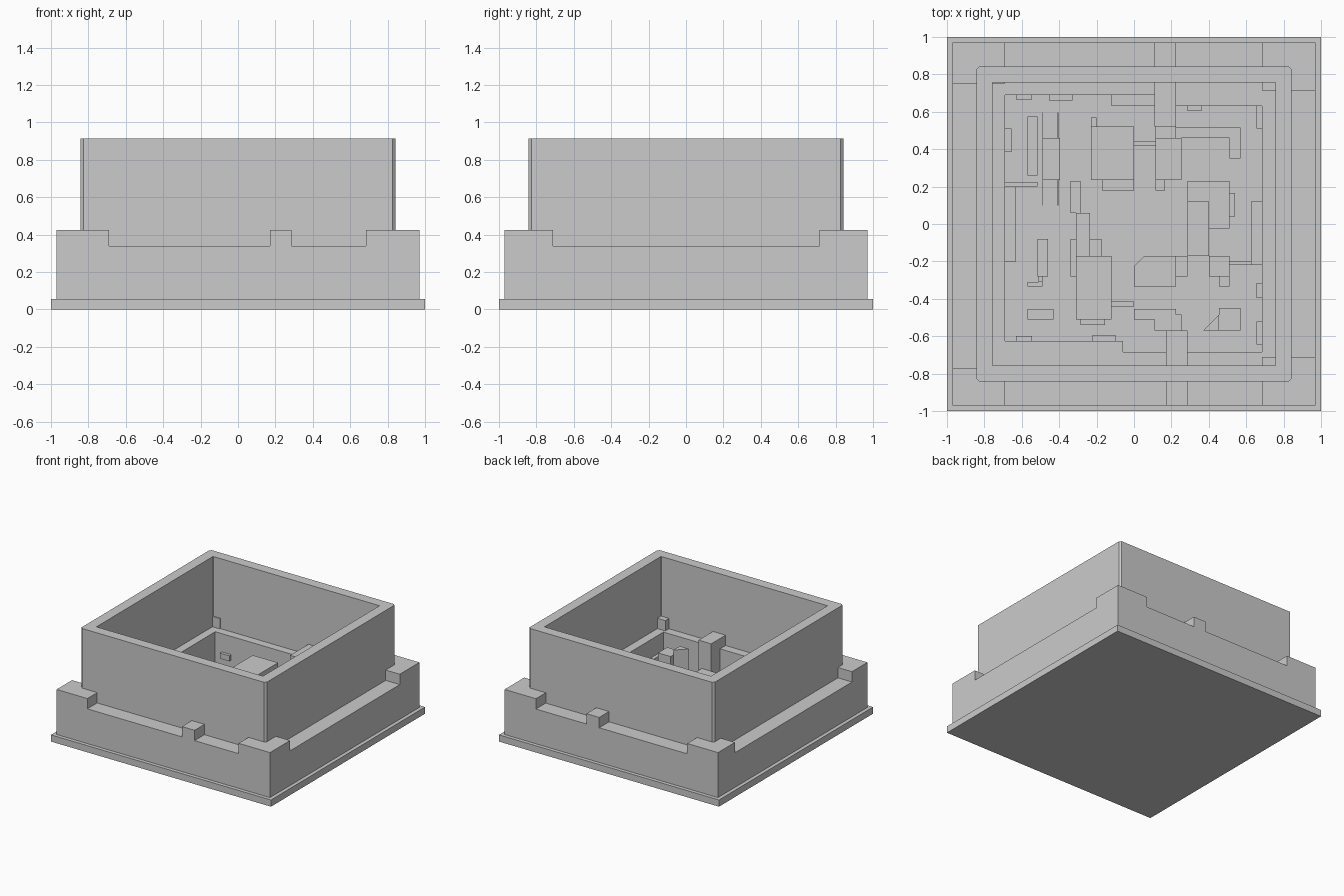
import bpy, bmesh

FLOOR, RIM, CAP, TOP = 0.055, 0.34, 0.425, 0.915


def finish(bm, name):
    bmesh.ops.recalc_face_normals(bm, faces=bm.faces)
    me = bpy.data.meshes.new(name)
    bm.to_mesh(me)
    bm.free()
    ob = bpy.data.objects.new(name, me)
    bpy.context.collection.objects.link(ob)
    return ob


def prism(bm, loops, z0, z1):
    # extrude one outline, or a ring between two matching outlines
    rows = [[[bm.verts.new((x, y, z)) for x, y in lp] for z in (z0, z1)] for lp in loops]
    n = len(loops[0])
    for lo, hi in rows:
        for i in range(n):
            j = (i + 1) % n
            bm.faces.new((lo[i], lo[j], hi[j], hi[i]))
    for k in (0, 1):
        if len(loops) == 1:
            bm.faces.new(rows[0][k])
        else:
            a, b = rows[0][k], rows[1][k]
            for i in range(n):
                j = (i + 1) % n
                bm.faces.new((a[i], a[j], b[j], b[i]))


def rect(x0, x1, y0, y1):
    return [(x0, y0), (x1, y0), (x1, y1), (x0, y1)]


def boxes(name, items, z0=FLOOR, z1=None):
    # each item is x0, x1, y0, y1 and, when z1 is not given, its top
    bm = bmesh.new()
    for it in items:
        prism(bm, [rect(*it[:4])], z0, it[4] if z1 is None else z1)
    return finish(bm, name)


def square(r, c):
    # square outline with cut corners
    return [(-r + c, -r), (r - c, -r), (r, -r + c), (r, r - c),
            (r - c, r), (-r + c, r), (-r, r - c), (-r, -r + c)]


# Base plate
boxes("base_plate", [(-1, 1, -1, 1)], 0, FLOOR)

# Lower rim around the pit
bm = bmesh.new()
inner = [(-.69, -.625), (-.06, -.625), (-.06, -.685), (.685, -.685),
         (.685, .63), (.17, .63), (.17, .69), (-.69, .69)]
outer = [(-.97, -.97), (-.06, -.97), (.5, -.97), (.97, -.97),
         (.97, .97), (.17, .97), (0, .97), (-.97, .97)]
prism(bm, [outer, inner], FLOOR, RIM)
finish(bm, "rim")

# Raised corner blocks, one L shape per corner
bm = bmesh.new()
for sx, sy, ex, ey in ((-1, -1, .69, .77), (1, -1, .685, .71), (1, 1, .685, .715), (-1, 1, .69, .75)):
    prism(bm, [rect(sx * ex, sx * .97, sy * ey, sy * .97)], RIM, CAP)
finish(bm, "corner_blocks")

# Posts bridging the rim into the pit
boxes("front_post", [(.17, .285, -.97, -.57)], FLOOR, CAP)
boxes("back_post", [(.11, .225, .52, .97)], FLOOR, CAP)

# Tank wall, open at the top
bm = bmesh.new()
prism(bm, [square(.842, .015), square(.757, .002)], RIM, TOP)
finish(bm, "tank_wall")

# Ledges along the pit walls
boxes("pit_ledges", [
    (-.12, .11, .63, .69, .17), (-.69, -.63, -.2, .2, .17), (-.69, -.515, .2, .225, .14),
    (.625, .685, -.22, .12, .23), (.225, .57, .46, .515, .17), (.51, .57, .35, .46, .17)])

# Small knobs on the pit walls
boxes("wall_knobs", [
    (-.63, -.545, .665, .69), (-.63, -.545, -.625, -.6), (-.225, -.095, -.625, -.595),
    (.655, .685, -.395, -.315), (.655, .685, -.645, -.52), (.655, .685, .51, .63),
    (-.69, -.655, .385, .51), (.285, .36, .605, .63)], .145, .19)
boxes("low_knob", [(-.455, -.33, .66, .69)], .08, .12)

# Blocks at the back of the pit
boxes("back_blocks", [
    (-.23, 0, .235, .52, .335), (-.23, -.2, .52, .57, .2), (-.17, 0, .18, .235, .2),
    (0, .115, .42, .445, .17), (.115, .255, .235, .46, .28), (.115, .165, .18, .235, .17),
    (.115, .225, .46, .52, .23)])

# Left plants with thin side leaves
boxes("left_plants", [
    (-.57, -.515, .26, .575, .14), (-.49, -.395, .235, .46, .16),
    (-.49, -.486, .1, .595, .14), (-.409, -.405, .1, .595, .14),
    (-.515, -.46, -.28, -.08, .16), (-.51, -.49, -.31, -.28, .14),
    (-.57, -.49, -.335, -.31, .12), (-.57, -.43, -.51, -.455, .16)])

# Stepped stack left of the middle
boxes("middle_stack", [
    (-.34, -.285, .06, .23, .17), (-.31, -.235, -.17, .06, .23), (-.31, -.12, -.51, -.17, .28),
    (-.34, -.31, -.28, -.08, .17), (-.235, -.175, -.17, -.08, .17),
    (-.12, 0, -.44, -.415, .14), (-.285, -.155, -.54, -.51, .17)])

# Stepped stack right of the middle
boxes("right_stack", [
    (.285, .4, -.17, .12, .28), (.285, .51, -.025, .23, .23), (.4, .51, -.28, -.17, .23),
    (.455, .51, -.335, -.28, .17), (.225, .285, -.28, -.17, .17),
    (.51, .625, -.22, -.2, .17), (.51, .54, .04, .165, .17)])

# Blocks at the front of the pit
boxes("front_blocks", [(0, .225, -.51, -.455, .2), (.11, .255, -.57, -.485, .2), (.455, .57, -.57, -.45, .29)])

# Blocks with a cut corner
bm = bmesh.new()
prism(bm, [[(0, -.335), (.225, -.335), (.225, -.17), (.055, -.17), (0, -.225)]], FLOOR, .2)
prism(bm, [[(.37, -.57), (.455, -.57), (.455, -.485)]], FLOOR, .33)
finish(bm, "cut_corner_blocks")
